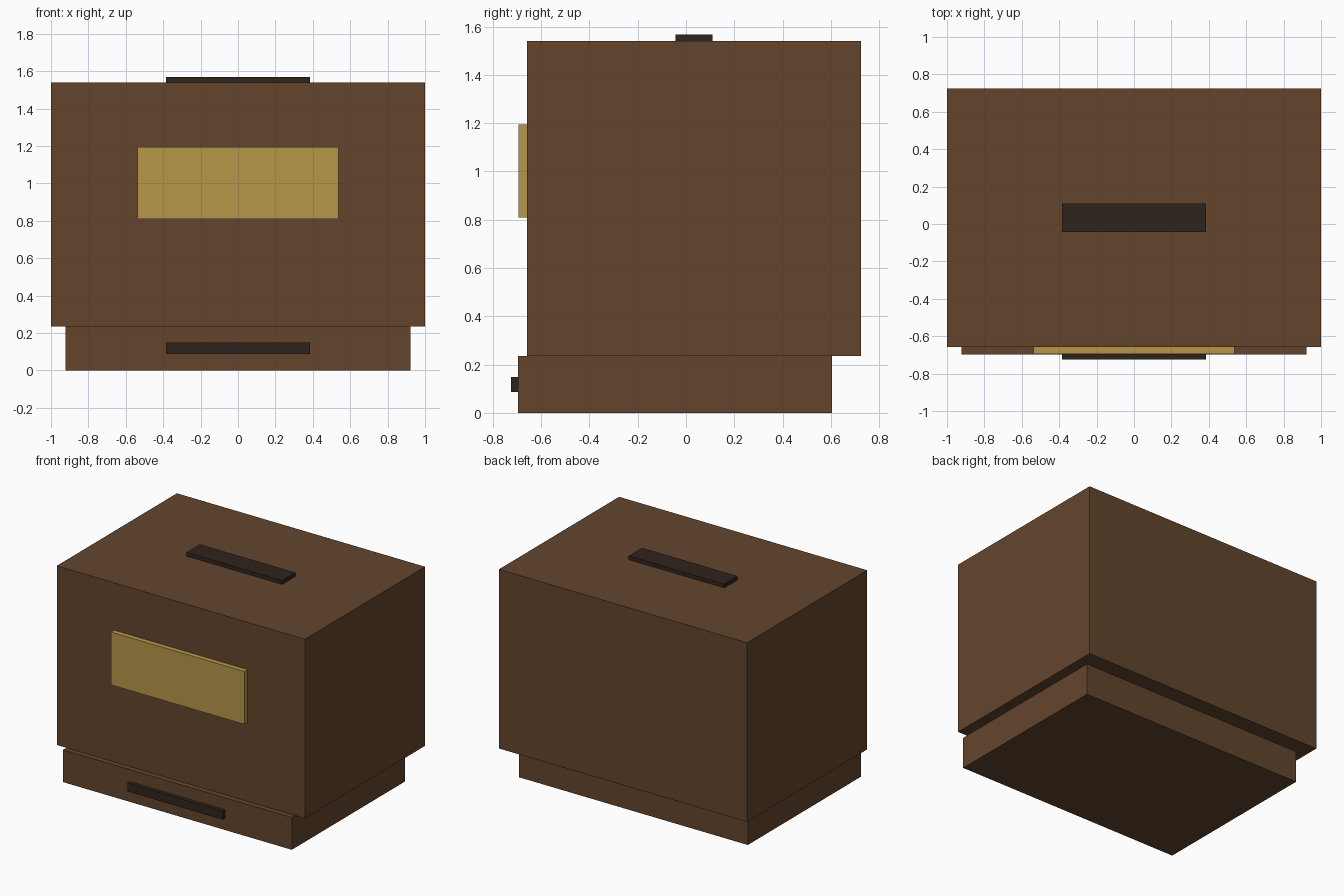
import bpy

if "Cube" in bpy.data.objects:
    bpy.data.objects.remove(bpy.data.objects["Cube"])


def material(name, rgb):
    m = bpy.data.materials.new(name)
    m.diffuse_color = (*rgb, 1.0)
    m.use_nodes = True
    m.node_tree.nodes["Principled BSDF"].inputs["Base Color"].default_value = m.diffuse_color
    return m


wood = material("brown_wood", (0.125, 0.06, 0.026))
brass = material("brass", (0.47, 0.31, 0.068))
dark = material("dark_slot", (0.03, 0.017, 0.012))


def box(name, x, y, z, mat):
    """Box spanning the (min, max) ranges on each axis."""
    spans = (x, y, z)
    bpy.ops.mesh.primitive_cube_add(size=1, location=[(a + b) / 2 for a, b in spans])
    ob = bpy.context.object
    ob.name = name
    ob.scale = [b - a for a, b in spans]
    bpy.ops.object.transform_apply(location=False, rotation=False, scale=True)
    ob.data.materials.append(mat)
    return ob


# Main cabinet overhanging the plinth
box("cabinet_body", (-1, 1), (-0.658, 0.725), (0.235, 1.54), wood)
# Plinth, set forward of the body
box("base_plinth", (-0.922, 0.922), (-0.697, 0.605), (0, 0.235), wood)
# Raised brass plate on the front
box("front_plate", (-0.538, 0.538), (-0.694, -0.658), (0.81, 1.195), brass)
# Dark strips on the lid and on the plinth front
box("top_slot", (-0.385, 0.385), (-0.043, 0.11), (1.54, 1.568), dark)
box("base_slot", (-0.385, 0.385), (-0.725, -0.697), (0.087, 0.148), dark)
